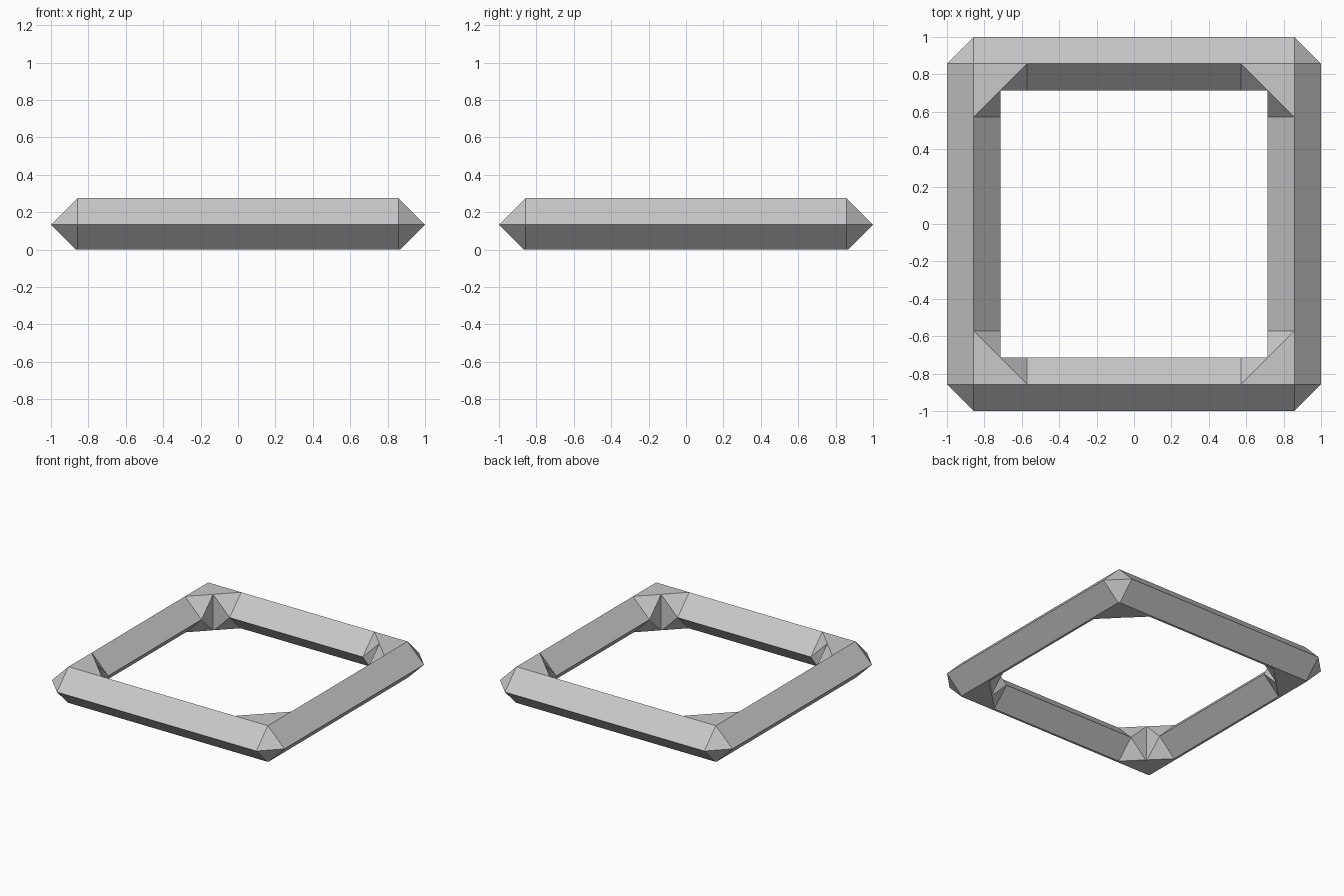
import bpy
import bmesh
from mathutils import Matrix, Vector

cube = bpy.data.objects.get("Cube")
if cube:
    bpy.data.objects.remove(cube, do_unlink=True)

R = 0.1425          # half width of the diamond section
C = 1 - R           # ridge line
I = C - R           # inner edge
G = C - 2 * R       # where the corner gusset starts
MID = 0.134         # height of the outer edge

grey = bpy.data.materials.new("light_grey")
grey.use_nodes = True
colour = (0.58, 0.58, 0.58, 1)
grey.diffuse_color = colour
grey.node_tree.nodes["Principled BSDF"].inputs["Base Color"].default_value = colour

bm = bmesh.new()


def face(points, turn):
    bm.faces.new([bm.verts.new(turn @ Vector(p)) for p in points])


for quarter in range(4):
    turn = Matrix.Rotation(quarter * 1.5707963, 3, 'Z')
    for h in (R, -R):
        # Outer slope of the bar, sharing its ridge with the gussets
        face([(-C, 1, 0), (C, 1, 0), (C, C, h), (G, C, h), (-G, C, h), (-C, C, h)], turn)
        # Inner slope of the bar
        face([(-G, C, h), (G, C, h), (G, I, 0), (-G, I, 0)], turn)
        # Chamfered outer corner
        face([(C, 1, 0), (1, C, 0), (C, C, h)], turn)
        # Flat gusset across the inner corner
        face([(C, C, h), (C, G, h), (I, I, h), (G, C, h)], turn)
        # Sloped gusset ends
        for s in (1, -1):
            face([(s * G, C, h), (s * I, I, h), (s * G, I, 0)], turn)
    # Upright gusset sides
    for s in (1, -1):
        face([(s * I, I, R), (s * I, I, -R), (s * G, I, 0)], turn)

bmesh.ops.remove_doubles(bm, verts=bm.verts, dist=0.0005)

# Trim the underside flat so the frame rests on the ground
bmesh.ops.translate(bm, verts=bm.verts, vec=(0, 0, MID))
bmesh.ops.bisect_plane(bm, geom=bm.verts[:] + bm.edges[:] + bm.faces[:],
                       plane_co=(0, 0, 0), plane_no=(0, 0, -1), clear_outer=True)
rim = [e for e in bm.edges if e.is_boundary]
bmesh.ops.triangle_fill(bm, edges=rim, use_beauty=True, normal=(0, 0, -1))
bmesh.ops.recalc_face_normals(bm, faces=bm.faces)

mesh = bpy.data.meshes.new("square_frame")
bm.to_mesh(mesh)
bm.free()
mesh.materials.append(grey)
frame = bpy.data.objects.new("square_frame", mesh)
bpy.context.collection.objects.link(frame)
